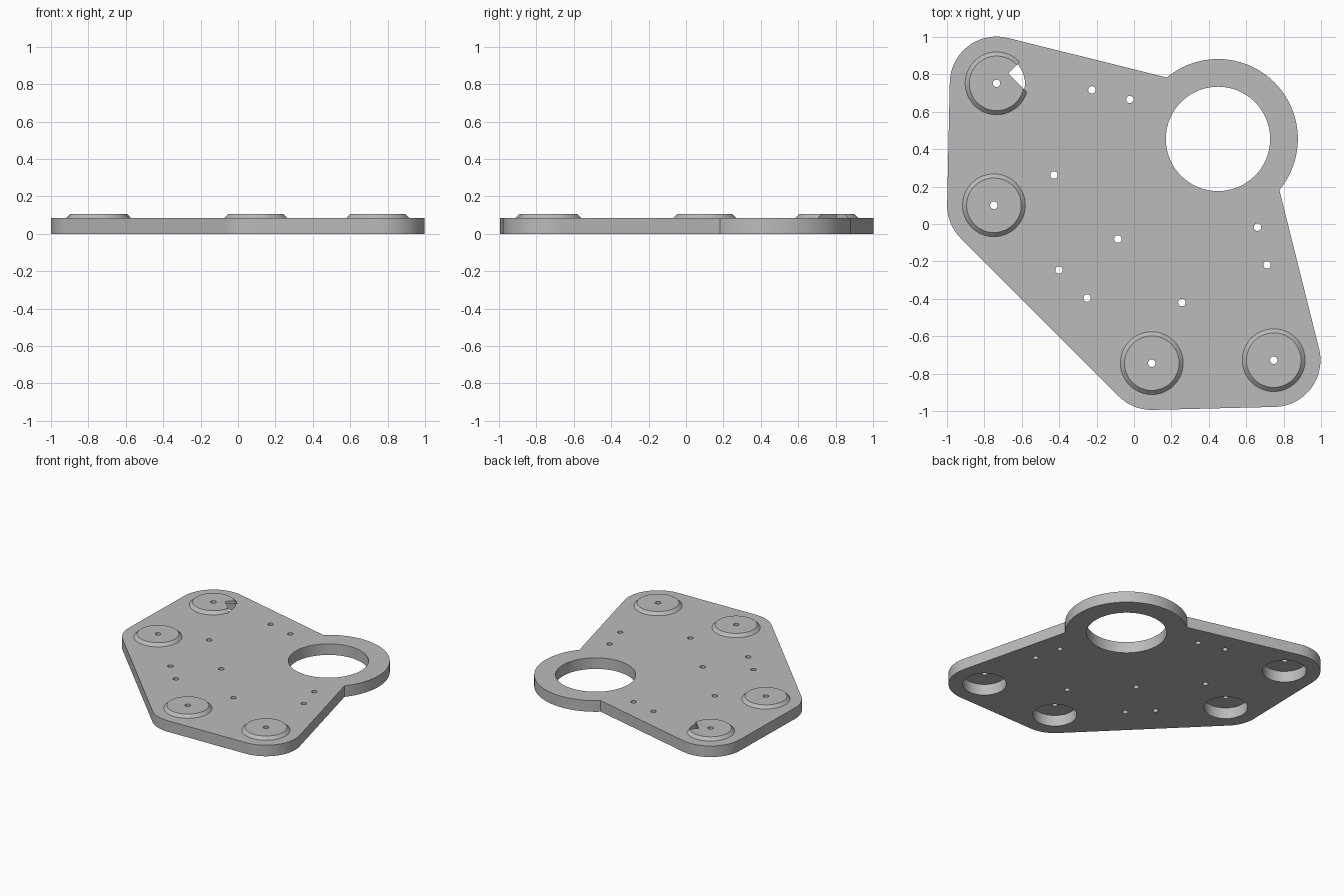
import bpy, bmesh
from math import cos, sin, radians, pi

if "Cube" in bpy.data.objects:
    bpy.data.objects.remove(bpy.data.objects["Cube"])

T, TOP = 0.085, 0.107                     # plate thickness, boss top
CORNERS = {"right": (0.747, -0.728), "back_left": (-0.735, 0.752),
           "left": (-0.749, 0.10), "front": (0.095, -0.744)}
RING = (0.449, 0.455)
SMALL_HOLES = [(-.225, .717), (-.022, .666), (-.428, .262), (-.086, -.08),
               (-.401, -.246), (-.251, -.396), (.256, -.42), (.66, -.017), (.711, -.219)]

grey = bpy.data.materials.new("grey")
grey.diffuse_color = (0.5, 0.5, 0.5, 1)
grey.use_nodes = True
grey.node_tree.nodes["Principled BSDF"].inputs["Base Color"].default_value = grey.diffuse_color


def arc(c, r, a0, a1, n=24):
    angles = [radians(a0 + (a1 - a0) * i / n) for i in range(n + 1)]
    return [(c[0] + r * cos(a), c[1] + r * sin(a)) for a in angles]


def circle(c, r, n=48):
    return arc(c, r, 0, 360, n)[:-1]


def finish(ob):
    bpy.ops.object.select_all(action='DESELECT')
    bpy.context.view_layer.objects.active = ob
    ob.select_set(True)
    bpy.ops.object.convert(target='MESH')
    ob = bpy.context.object
    bm = bmesh.new()
    bm.from_mesh(ob.data)
    bmesh.ops.remove_doubles(bm, verts=bm.verts, dist=1e-5)
    bmesh.ops.recalc_face_normals(bm, faces=bm.faces)
    bm.to_mesh(ob.data)
    bm.free()
    ob.data.materials.clear()
    ob.data.materials.append(grey)
    bpy.ops.object.shade_smooth_by_angle(angle=radians(30))


# Plate: rounded corners around each boss, plus the large ring lobe
R = 0.25
outline = (arc(CORNERS["right"], R, -88.6, 14.1) + arc(RING, 0.427, -39.8, 129.8, 64)
           + arc(CORNERS["back_left"], R, 75.9, 178.7) + arc(CORNERS["left"], R, 178.7, 225)
           + arc(CORNERS["front"], R, 225, 271.4))
loops = [outline, circle(RING, 0.279, 72)]
loops += [circle(c, 0.152) for c in CORNERS.values()]      # open pockets under the bosses
loops += [circle(c, 0.02, 16) for c in SMALL_HOLES]
curve = bpy.data.curves.new("plate", 'CURVE')
curve.dimensions, curve.fill_mode, curve.extrude = '2D', 'BOTH', T / 2
for pts in loops:
    s = curve.splines.new('POLY')
    s.points.add(len(pts) - 1)
    for p, (x, y) in zip(s.points, pts):
        p.co = (x, y, 0, 1)
    s.use_cyclic_u = True
plate = bpy.data.objects.new("plate", curve)
plate.location.z = T / 2
bpy.context.collection.objects.link(plate)
finish(plate)

# Notch cutter for the back left boss: square turned 45 degrees
side = 0.3
bpy.ops.mesh.primitive_cube_add(size=side, rotation=(0, 0, pi / 4),
                                location=(-0.672 + side / 2 ** 0.5, 0.805, 0.1))
cutter = bpy.context.object
cutter.name = "notch_cutter"
cutter.hide_render = True


# Bosses: chamfered caps with a pin hole, lathed from a closed profile
def boss(name, c):
    bm = bmesh.new()
    n = 48
    rings = [[bm.verts.new((x, y, z)) for x, y in circle(c, r, n)]
             for r, z in ((0.02, T), (0.168, T), (0.146, TOP), (0.02, TOP))]
    for a, b in zip(rings, rings[1:] + rings[:1]):
        for i in range(n):
            j = (i + 1) % n
            bm.faces.new((a[i], a[j], b[j], b[i]))
    bmesh.ops.recalc_face_normals(bm, faces=bm.faces)
    me = bpy.data.meshes.new(name)
    bm.to_mesh(me)
    bm.free()
    ob = bpy.data.objects.new(name, me)
    bpy.context.collection.objects.link(ob)
    if name == "back_left_boss":
        cut = ob.modifiers.new("notch", 'BOOLEAN')
        cut.operation, cut.object, cut.solver = 'DIFFERENCE', cutter, 'EXACT'
    bpy.context.view_layer.update()
    finish(ob)


for key, centre in CORNERS.items():
    boss(key + "_boss", centre)
bpy.data.objects.remove(cutter)
